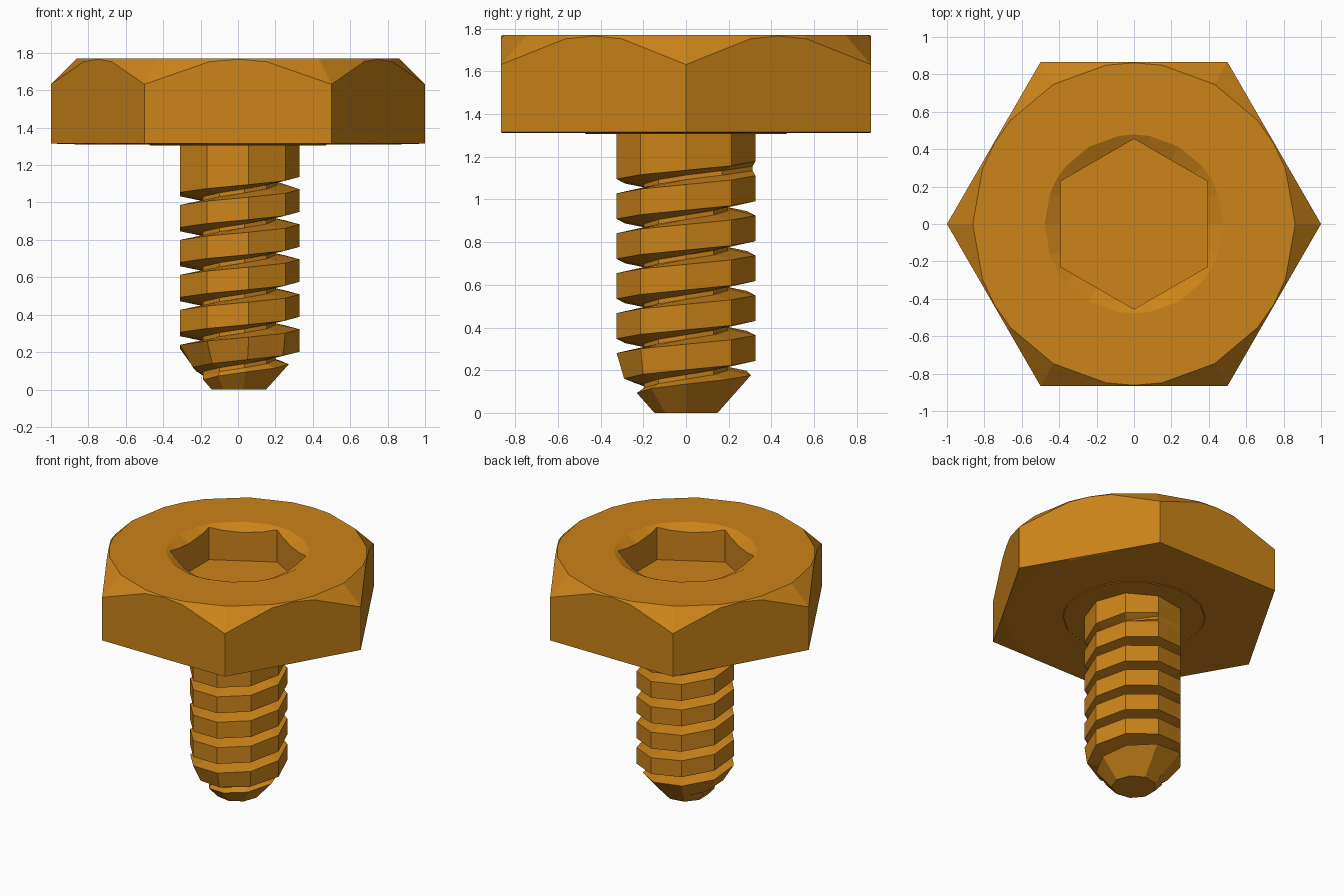
import bpy, bmesh
from math import cos, sin, radians

if "Cube" in bpy.data.objects:
    bpy.data.objects.remove(bpy.data.objects["Cube"])

mat = bpy.data.materials.new("orange_metal")
mat.diffuse_color = (0.6, 0.23, 0.01, 1)
mat.use_nodes = True
mat.node_tree.nodes["Principled BSDF"].inputs["Base Color"].default_value = mat.diffuse_color


def make_object(name, bm):
    bmesh.ops.remove_doubles(bm, verts=bm.verts, dist=1e-4)
    bmesh.ops.dissolve_degenerate(bm, edges=bm.edges, dist=1e-4)
    bmesh.ops.holes_fill(bm, edges=[e for e in bm.edges if e.is_boundary], sides=0)
    bmesh.ops.recalc_face_normals(bm, faces=bm.faces)
    me = bpy.data.meshes.new(name)
    bm.to_mesh(me)
    bm.free()
    me.materials.append(mat)
    ob = bpy.data.objects.new(name, me)
    bpy.context.collection.objects.link(ob)


# Hex head: stacked rings from the underside, over the chamfer, into the socket
TOP, CHAMFER_R = 1.77, 0.862


def hex_r(a):
    return 0.866 / cos(radians(a % 60 - 30))


def socket_r(a):
    return 0.394 / cos(radians((a + 30) % 60 - 30))


rings = [
    lambda a: (0.25, 1.306),
    lambda a: (0.47, 1.306),
    lambda a: (0.475, 1.311),
    lambda a: (0.86, 1.311),
    lambda a: (hex_r(a), 1.315),
    lambda a: (hex_r(a), TOP - (hex_r(a) - CHAMFER_R)),
    lambda a: (CHAMFER_R, TOP),
    lambda a: (0.478, TOP),
    lambda a: (socket_r(a), TOP - (0.478 - socket_r(a)) * 0.5),
    lambda a: (socket_r(a), 1.52),
]
angles = [k * 60 + d for k in range(6) for d in (0, 20, 30, 40)]
n = len(angles)
bm = bmesh.new()
loops = []
for ring in rings:
    row = []
    for a in angles:
        r, z = ring(a)
        row.append(bm.verts.new((r * cos(radians(a)), r * sin(radians(a)), z)))
    loops.append(row)
for lo, hi in zip(loops, loops[1:]):
    for i in range(n):
        k = (i + 1) % n
        bm.faces.new((lo[i], lo[k], hi[k], hi[i]))
make_object("hex_head", bm)

# Nine-sided threaded shank: helical strip with tapered tip and thread run-out
SIDES, PITCH, MAJOR, ROOT, END = 9, 0.187, 0.33, 0.20, 1.32
profile = [(ROOT, -0.083), (MAJOR, -0.06), (MAJOR, 0.06), (ROOT, 0.083)]
bm = bmesh.new()
steps = []
for i in range(11 * SIDES):
    zc = -0.299 - PITCH + i * PITCH / SIDES
    a = radians(i * 360 / SIDES)
    row = []
    for r, dz in profile:
        z = min(max(zc + dz, 0), END)
        if r == ROOT:
            groove = zc + (PITCH / 2 if dz > 0 else -PITCH / 2)
            t = min(max((groove - 1.10) / 0.05, 0), 1)
            r = ROOT + (MAJOR - ROOT) * t
        r = min(r, 0.15 + 0.9 * z)
        row.append(bm.verts.new((r * cos(a), r * sin(a), z)))
    steps.append(row)


def add_quad(*vs):
    # skip pieces squashed flat beyond either end
    if max(v.co.z for v in vs) > 1e-5 and min(v.co.z for v in vs) < END - 1e-5:
        bm.faces.new(vs)


for i in range(len(steps) - 1):
    p, q = steps[i], steps[i + 1]
    for j in range(3):
        add_quad(p[j], q[j], q[j + 1], p[j + 1])
    if i + SIDES + 1 < len(steps):
        u, v = steps[i + SIDES], steps[i + SIDES + 1]
        add_quad(p[3], q[3], v[0], u[0])
loose = [v for v in bm.verts if not v.link_faces]
bmesh.ops.delete(bm, geom=loose, context='VERTS')
make_object("threaded_shank", bm)
